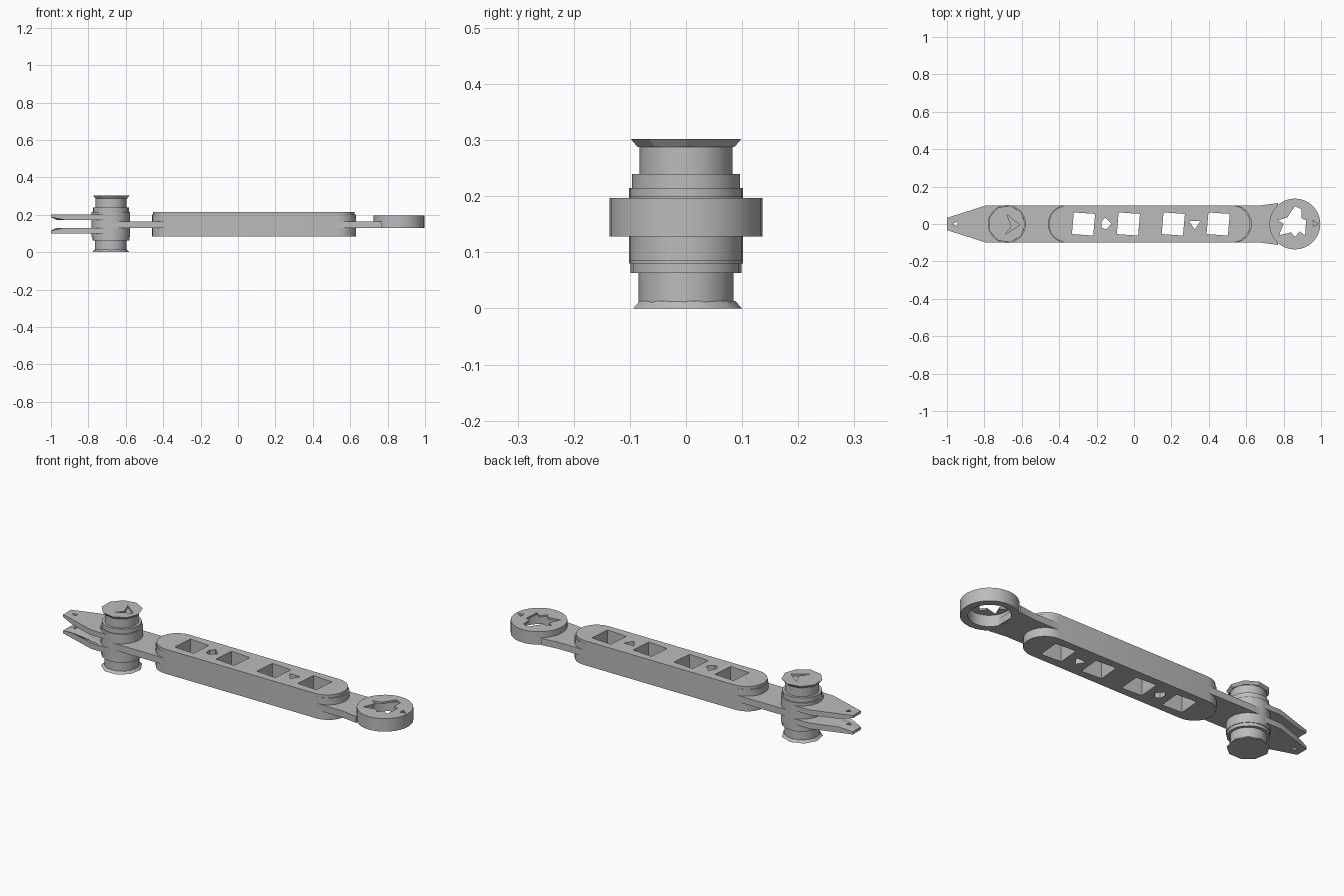
import bpy
import bmesh
from math import cos, sin, pi, radians

cube = bpy.data.objects.get("Cube")
if cube:
    bpy.data.objects.remove(cube, do_unlink=True)

steel = bpy.data.materials.new("grey_steel")
steel.use_nodes = True
GREY = (0.5, 0.5, 0.5, 1)
steel.diffuse_color = GREY
steel.node_tree.nodes["Principled BSDF"].inputs["Base Color"].default_value = GREY


def arc(cx, r, start, end, n):
    """Points along an arc centred on (cx, 0), angles in degrees."""
    return [(cx + r * cos(radians(start + (end - start) * i / n)),
             r * sin(radians(start + (end - start) * i / n))) for i in range(n + 1)]


def circle(cx, r, n):
    return arc(cx, r, 0, 360, n)[:-1]


def select_only(ob):
    bpy.ops.object.select_all(action='DESELECT')
    ob.select_set(True)
    bpy.context.view_layer.objects.active = ob


def smooth(ob, angle=32):
    select_only(ob)
    bpy.ops.object.shade_smooth_by_angle(angle=radians(angle))


def plate(name, outline, z0, z1, holes=()):
    """Flat plate with cut-outs, extruded between two heights."""
    cu = bpy.data.curves.new(name, 'CURVE')
    cu.dimensions = '2D'
    cu.fill_mode = 'BOTH'
    cu.extrude = (z1 - z0) / 2
    for pts in (outline, *holes):
        sp = cu.splines.new('POLY')
        sp.points.add(len(pts) - 1)
        for p, (x, y) in zip(sp.points, pts):
            p.co = (x, y, 0, 1)
        sp.use_cyclic_u = True
    ob = bpy.data.objects.new(name, cu)
    bpy.context.collection.objects.link(ob)
    select_only(ob)
    bpy.ops.object.convert(target='MESH')
    ob = bpy.context.object
    bm = bmesh.new()
    bm.from_mesh(ob.data)
    bmesh.ops.translate(bm, verts=bm.verts, vec=(0, 0, (z0 + z1) / 2))
    bmesh.ops.remove_doubles(bm, verts=bm.verts, dist=0.0001)
    bmesh.ops.recalc_face_normals(bm, faces=bm.faces)
    bm.to_mesh(ob.data)
    bm.free()
    ob.data.materials.clear()
    ob.data.materials.append(steel)
    smooth(ob)
    return ob


def drum(name, x, z0, z1, r0, r1, sides):
    """Upright cylinder or flared disc."""
    bpy.ops.mesh.primitive_cone_add(vertices=sides, radius1=r0, radius2=r1,
                                    depth=z1 - z0, location=(x, 0, (z0 + z1) / 2))
    ob = bpy.context.object
    ob.name = ob.data.name = name
    ob.data.materials.append(steel)
    smooth(ob)
    return ob


# Handle: rounded bar with four windows and two small vents
def window(cx):
    return [(cx - .062, -.054), (cx + .052, -.062), (cx + .062, .054), (cx - .052, .062)]


windows = [window(cx) for cx in (-.27, -.03, .21, .45)]
vents = [[(-.175, .01), (-.155, .035), (-.12, 0), (-.15, -.028), (-.172, -.02)],
         [(.295, .015), (.355, .015), (.325, -.03)]]


def stadium(x0, x1, r):
    return arc(x1 - r, r, -90, 90, 12) + arc(x0 + r, r, 90, 270, 12)


plate("handle_body", stadium(-.46, .63, .1), .085, .2, windows + vents)
plate("handle_cap", stadium(-.455, .622, .1), .2, .215, windows + vents)

# Necks joining the handle to the jaw and the ring
plate("jaw_neck", [(-.68, -.1), (-.37, -.1), (-.37, .1), (-.68, .1)], .13, .165)
plate("ring_neck", [(.53, -.1), (.68, -.1), (.77, -.112), (.77, .112), (.68, .1), (.53, .1)],
      .13, .165)

# Ring head: open underneath, with a ragged opening in the lid
RING = .86
star = [(0, .095), (.035, .08), (.035, .03), (.06, .02), (.055, -.06), (.025, -.04),
        (0, -.07), (-.02, -.045), (-.085, -.06), (-.06, 0), (-.09, .02), (-.04, .035)]
ring_outline = circle(RING, .136, 32)
plate("ring_wall", ring_outline, .128, .187, [circle(RING, .1, 20)])
plate("ring_lid", ring_outline, .187, .197,
      [[(RING + x, y) for x, y in star],
       [(.955, .02), (.985, 0), (.955, -.012)]])

# Jaw: two tapered prongs, thinned on the inside toward the tip
side = [(-.68, .1), (-.79, .1), (-.93, .055), (-1, .033)]
jaw_outline = side + [(x, -y) for x, y in reversed(side)]
pin_hole = [(-.97, 0), (-.945, .013), (-.945, -.013)]
for name, z0, z1, inner in (("upper_prong", .173, .2, -1), ("lower_prong", .1, .13, 1)):
    prong = plate(name, jaw_outline, z0, z1, [pin_hole])
    mid = (z0 + z1) / 2
    for v in prong.data.vertices:
        if v.co.x < -.99 and (v.co.z - mid) * inner > 0:
            v.co.z = mid

# Pivot: stacked drums with flared end discs
PIVOT = -.68
drum("pivot_foot", PIVOT, 0, .013, .1, .088, 9)
drum("pivot_lower_stem", PIVOT, .01, .065, .085, .085, 16)
drum("pivot_lower_collar", PIVOT, .063, .08, .099, .099, 20)
drum("pivot_barrel", PIVOT, .08, .215, .102, .102, 24)
drum("pivot_upper_collar", PIVOT, .213, .24, .096, .096, 20)
drum("pivot_upper_stem", PIVOT, .238, .29, .083, .083, 16)

# Top disc with an arrow-shaped recess, narrowed at its lower edge
slot = [(-.68, .05), (-.61, -.005), (-.69, -.055), (-.655, -.012)]
disc = plate("pivot_top_disc", circle(PIVOT, .1, 9), .288, .302, [slot])
for v in disc.data.vertices:
    if v.co.z < .295 and (v.co.x - PIVOT) ** 2 + v.co.y ** 2 > .0081:
        v.co.x = PIVOT + (v.co.x - PIVOT) * .88
        v.co.y *= .88
